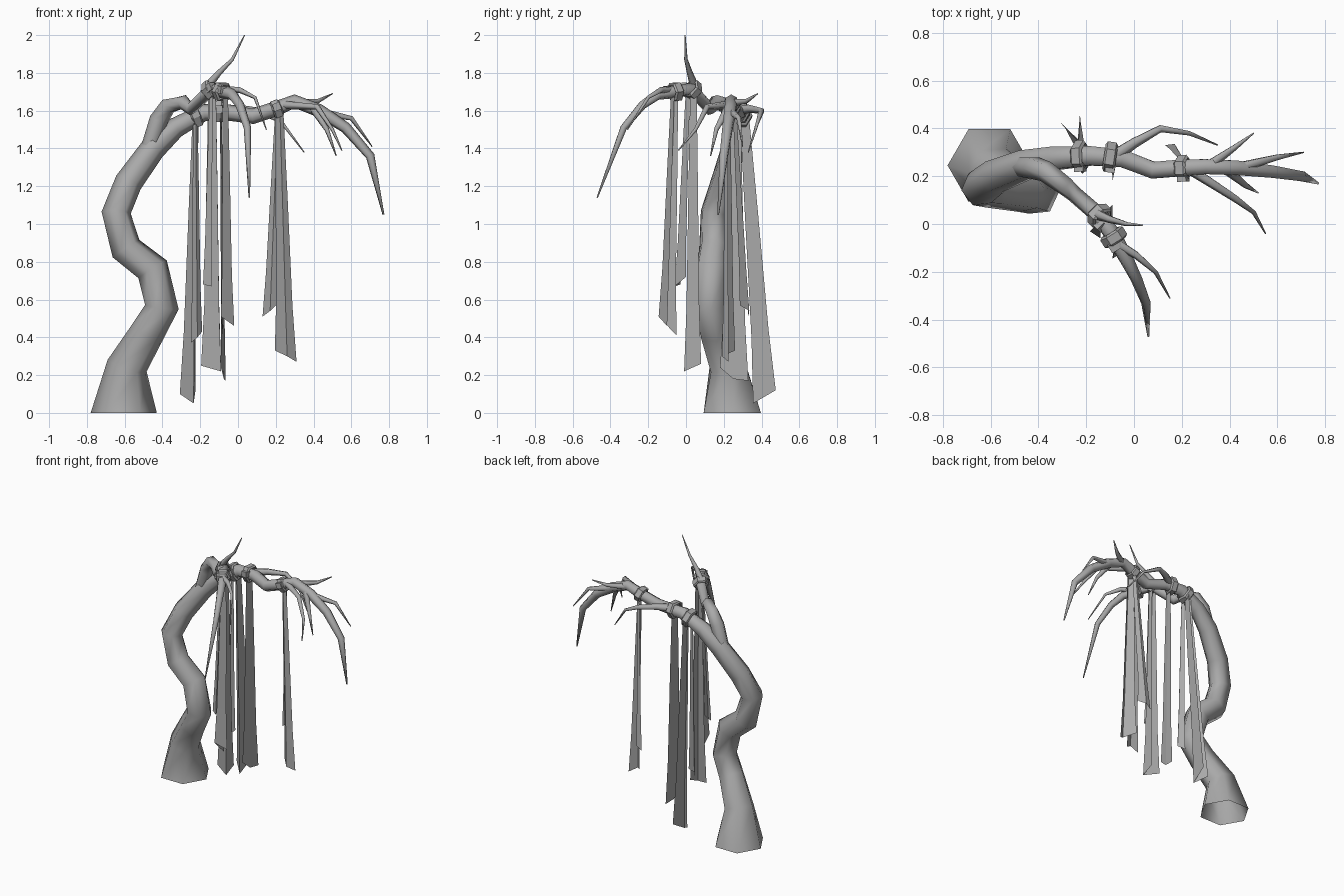
import bpy, bmesh, math
from mathutils import Vector

old = bpy.data.objects.get("Cube")
if old:
    bpy.data.objects.remove(old, do_unlink=True)

grey = bpy.data.materials.new("weathered grey")
grey.use_nodes = True
grey.diffuse_color = (0.4, 0.4, 0.4, 1)
grey.node_tree.nodes["Principled BSDF"].inputs["Base Color"].default_value = (0.4, 0.4, 0.4, 1)


def finish(name, bm, smooth):
    mesh = bpy.data.meshes.new(name)
    if smooth:
        bmesh.ops.recalc_face_normals(bm, faces=bm.faces)
    bm.to_mesh(mesh)
    bm.free()
    mesh.materials.append(grey)
    for p in mesh.polygons:
        p.use_smooth = smooth
    ob = bpy.data.objects.new(name, mesh)
    bpy.context.collection.objects.link(ob)


def tube(name, path, sides=6, flat_start=False):
    """Tapered limb through (x, y, z, radius) stations, open at the start."""
    pts = [Vector(p[:3]) for p in path]
    bm = bmesh.new()
    rings = []
    side = None
    for i, p in enumerate(pts):
        a, b = pts[max(i - 1, 0)], pts[min(i + 1, len(pts) - 1)]
        t = (p - a).normalized() + (b - p).normalized()
        t.normalize()
        if flat_start and i == 0:
            t = Vector((0, 0, 1))
        if side is None:
            side = t.orthogonal() if abs(t.z) < 0.9 else Vector((-1, 0, 0))
        side = (side - t * side.dot(t)).normalized()
        up = t.cross(side)
        ring = []
        for k in range(sides):
            ang = 2 * math.pi * k / sides
            ring.append(bm.verts.new(p + path[i][3] * (side * math.cos(ang) + up * math.sin(ang))))
        rings.append(ring)
    for r, s in zip(rings, rings[1:]):
        for k in range(sides):
            n = (k + 1) % sides
            bm.faces.new((r[k], r[n], s[n], s[k]))
    bm.faces.new(rings[-1])
    finish(name, bm, True)


# Winding trunk that arches over into the long main bough
tube("trunk_and_bough", [
    (-.605, .245, 0, .175), (-.587, .22, .25, .108), (-.48, .155, .425, .092),
    (-.403, .125, .56, .09), (-.452, .135, .76, .09), (-.593, .15, .87, .086),
    (-.645, .15, 1.06, .078), (-.58, .2, 1.22, .074), (-.45, .25, 1.4, .067),
    (-.33, .275, 1.51, .055), (-.18, .285, 1.59, .046), (-.05, .275, 1.59, .043),
    (.08, .225, 1.57, .041), (.2, .235, 1.61, .04), (.3, .24, 1.65, .036),
    (.43, .235, 1.6, .035), (.57, .22, 1.51, .03), (.7, .2, 1.36, .024),
    (.77, .17, 1.05, .005)], 6, True)

# Second bough reaching forward
tube("front_bough", [
    (-.47, .24, 1.4, .045), (-.42, .235, 1.55, .05), (-.37, .22, 1.625, .045),
    (-.29, .16, 1.645, .04), (-.25, .125, 1.61, .035), (-.14, .03, 1.715, .036),
    (-.08, -.06, 1.7, .035), (-.03, -.15, 1.685, .03), (.01, -.23, 1.63, .025),
    (.05, -.33, 1.51, .02), (.06, -.47, 1.14, .004)])

# Thin twigs
twigs = {
    "crown_twig": [(-.15, .04, 1.74), (-.1, .02, 1.8), (-.03, 0, 1.87), (.035, -.005, 2)],
    "front_twig": [(-.09, -.07, 1.71), (.01, -.13, 1.71), (.09, -.2, 1.67), (.15, -.31, 1.5)],
    "back_twig": [(-.09, .28, 1.6), (0, .34, 1.61), (.11, .4, 1.6), (.23, .38, 1.54), (.35, .33, 1.38)],
    "lower_twig": [(.25, .22, 1.63), (.42, .11, 1.62), (.5, .05, 1.5), (.55, -.04, 1.39)],
    "upper_twig": [(.32, .25, 1.64), (.42, .32, 1.65), (.5, .38, 1.69)],
    "outer_twig": [(.45, .24, 1.59), (.6, .28, 1.56), (.71, .3, 1.41)],
    "hanging_twig": [(.4, .22, 1.61), (.47, .16, 1.5), (.52, .13, 1.36)],
}
for name, pts in twigs.items():
    last = len(pts) - 1
    radius = .027 if name == "back_twig" else .02
    tube(name, [p + (radius * (1 - i / last) + .003,) for i, p in enumerate(pts)], 5)


def wrap(name, centre, axis, radius):
    """Faceted cloth band tied around a limb, with a small knot in front."""
    bm = bmesh.new()
    rot = Vector(axis).to_track_quat('Z', 'Y')
    loops = []
    for r, h in ((.8, -.026), (1, -.018), (1, .018), (.8, .026)):
        loops.append([bm.verts.new(Vector(centre) + rot @ Vector(
            (radius * r * math.cos(k * math.pi / 3), radius * r * math.sin(k * math.pi / 3), h)))
            for k in range(6)])
    for j in range(4):
        a, b = loops[j], loops[(j + 1) % 4]
        for k in range(6):
            n = (k + 1) % 6
            bm.faces.new((a[k], a[n], b[n], b[k]))
    knot = bmesh.ops.create_cube(bm, size=.04)["verts"]
    for v in knot:
        v.co = rot @ v.co + Vector(centre) + Vector((0, -.7 * radius, .2 * radius))
    bmesh.ops.recalc_face_normals(bm, faces=bm.faces)
    finish(name, bm, False)


wrap("inner_wrap", (-.225, .285, 1.57), (1, .05, .4), .066)
wrap("middle_wrap", (-.1, .28, 1.595), (1, -.15, 0), .064)
wrap("outer_wrap", (.205, .235, 1.61), (1, .05, .4), .054)
wrap("front_wrap_a", (-.145, .035, 1.71), (.6, -.6, .5), .055)
wrap("front_wrap_b", (-.085, -.055, 1.70), (.5, -.8, -.1), .055)


def strip(name, top, left, fold, right):
    """Hanging cloth with a lengthwise fold, flaring at its cut end."""
    ends = [Vector(p) for p in (left, fold, right)]
    mid = sum(ends, Vector()) / 3
    bm = bmesh.new()
    rows = []
    for t, width in ((0, .38), (.35, .56), (.78, .75), (1, 1)):
        base = Vector(top).lerp(mid, t)
        rows.append([bm.verts.new(base + (e - mid) * width) for e in ends])
    for a, b in zip(rows, rows[1:]):
        for k in range(2):
            bm.faces.new((a[k], a[k + 1], b[k + 1], b[k]))
    finish(name, bm, False)


# Cloth strips: attachment point, then the three lower corners
strip("inner_strip_long", (-.22, .31, 1.58), (-.308, .425, .1), (-.235, .355, .05), (-.225, .475, .12))
strip("inner_strip_short", (-.225, .25, 1.57), (-.25, .25, .37), (-.215, .21, .4), (-.19, .24, .43))
strip("middle_strip_long", (-.09, .26, 1.59), (-.09, .18, .24), (-.075, .25, .18), (-.065, .33, .17))
strip("front_strip_short", (-.14, .01, 1.71), (-.185, -.03, .68), (-.14, -.06, .67), (-.15, 0, .72))
strip("front_strip_long", (-.13, .04, 1.71), (-.195, .04, .25), (-.09, -.01, .22), (-.09, .08, .26))
strip("front_strip_outer", (-.07, -.06, 1.7), (-.08, -.05, .41), (-.09, -.145, .51), (-.02, -.1, .46))
strip("outer_strip_short", (.21, .26, 1.6), (.13, .33, .51), (.17, .335, .54), (.2, .285, .57))
strip("outer_strip_long", (.22, .22, 1.6), (.195, .26, .33), (.26, .19, .3), (.31, .225, .27))
